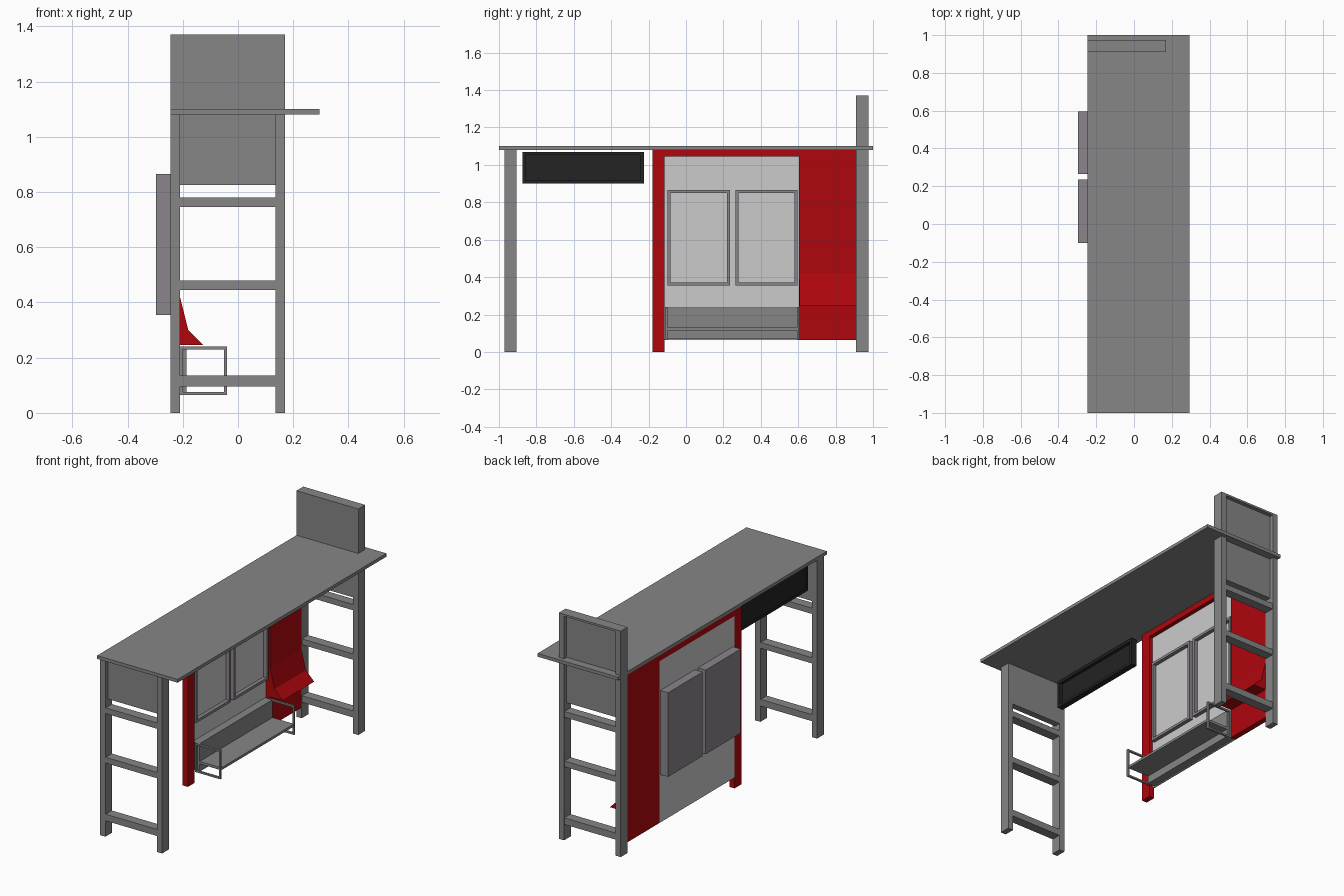
import bpy, bmesh

if "Cube" in bpy.data.objects:
    bpy.data.objects.remove(bpy.data.objects["Cube"])


def material(name, rgb):
    m = bpy.data.materials.new(name)
    m.diffuse_color = (*rgb, 1)
    m.use_nodes = True
    m.node_tree.nodes["Principled BSDF"].inputs["Base Color"].default_value = m.diffuse_color
    return m


RED = material("red_paint", (0.43, 0.002, 0.004))
BLACK = material("black_plastic", (0.017, 0.017, 0.017))
GREY = material("dark_grey_metal", (0.24, 0.24, 0.24))
MAUVE = material("mauve_grey", (0.26, 0.235, 0.26))


def finish(name, bm, mat):
    bmesh.ops.recalc_face_normals(bm, faces=bm.faces)
    me = bpy.data.meshes.new(name)
    bm.to_mesh(me)
    bm.free()
    ob = bpy.data.objects.new(name, me)
    bpy.context.collection.objects.link(ob)
    if mat:
        me.materials.append(mat)
    return ob


def add_box(bm, x, y, z):
    vs = bmesh.ops.create_cube(bm, size=1)["verts"]
    for v in vs:
        v.co = [r[0] if c < 0 else r[1] for r, c in zip((x, y, z), v.co)]


def box(name, x, y, z, mat=GREY):
    bm = bmesh.new()
    add_box(bm, x, y, z)
    return finish(name, bm, mat)


def prism(name, profile, y, mat=GREY):
    """Extrude an xz profile along y."""
    bm = bmesh.new()
    f = bm.faces.new([bm.verts.new((px, y[0], pz)) for px, pz in profile])
    r = bmesh.ops.extrude_face_region(bm, geom=[f], use_keep_orig=True)
    for v in r["geom"]:
        if isinstance(v, bmesh.types.BMVert):
            v.co.y = y[1]
    return finish(name, bm, mat)


def ring(name, x, y, z, w, axis, mat=GREY):
    """Rectangular frame lying across x or y, made from four bars."""
    bm = bmesh.new()
    a = y if axis == "x" else x
    inner = (z[0] + w, z[1] - w)
    for ra, rz in ((a, (z[0], z[0] + w)), (a, (z[1] - w, z[1])),
                   ((a[0], a[0] + w), inner), ((a[1] - w, a[1]), inner)):
        add_box(bm, x if axis == "x" else ra, ra if axis == "x" else y, rz)
    return finish(name, bm, mat)


# Table top
box("table_top", (-0.245, 0.295), (-1, 1), (1.08, 1.10))


# Ladder-like end frames, each with a panel flush with its inner side
def end_frame(label, outer, inner, top):
    d = 1 if outer > inner else -1
    y = tuple(sorted((outer, inner)))
    panel_y = tuple(sorted((inner, inner + d * 0.04)))
    rung_y = tuple(sorted((inner + d * 0.003, outer - d * 0.003)))
    for side, x in (("left", (-0.245, -0.21)), ("right", (0.135, 0.17))):
        box(f"{label}_{side}_post", x, y, (0, top))
    for i, z in enumerate(((0.095, 0.135), (0.445, 0.48), (0.745, 0.78))):
        box(f"{label}_rung_{i + 1}", (-0.21, 0.135), rung_y, z)
    box(f"{label}_panel", (-0.21, 0.135), panel_y, (0.825, top))


end_frame("front_frame", -0.97, -0.905, 1.08)
end_frame("back_frame", 0.975, 0.91, 1.37)
box("back_frame_top_rail", (-0.21, 0.135), (0.95, 0.975), (1.358, 1.37))

# Black tray box under the top, open toward the user
ring("black_box_rim", (-0.207, -0.17), (-0.875, -0.225), (0.90, 1.07), 0.017, "x", BLACK)
box("black_box_back", (-0.205, -0.19), (-0.86, -0.24), (0.915, 1.055), BLACK)

# Red surround of the wall
box("red_post", (-0.245, -0.21), (-0.18, -0.115), (0, 1.08), RED)
box("red_top_rail", (-0.245, -0.21), (-0.115, 0.605), (1.045, 1.08), RED)
box("red_side_panel", (-0.245, -0.21), (0.605, 0.91), (0.065, 1.08), RED)

# Flared red chute
prism("red_chute", [(-0.21, 0.42), (-0.18, 0.30), (-0.125, 0.245), (-0.21, 0.245)],
      (0.607, 0.908), RED)

# Light wall panel, in the default grey
box("wall_panel", (-0.245, -0.235), (-0.115, 0.605), (0.065, 1.045), None)

# Pair of wall boxes with raised rims on the inner side
for i, y in enumerate(((-0.10, 0.235), (0.265, 0.595))):
    box(f"wall_box_{i + 1}", (-0.297, -0.245), y, (0.355, 0.865), MAUVE)
    ring(f"wall_box_rim_{i + 1}", (-0.235, -0.212), y, (0.355, 0.865), 0.016, "x", MAUVE)

# Low shelf with back plate and looped ends
box("shelf_back", (-0.235, -0.187), (-0.10, 0.597), (0.068, 0.238))
box("shelf_board", (-0.187, -0.042), (-0.10, 0.597), (0.115, 0.13))
for label, y in (("front", (-0.112, -0.10)), ("back", (0.593, 0.605))):
    ring(f"shelf_{label}_loop", (-0.21, -0.04), y, (0.065, 0.24), 0.01, "y")
